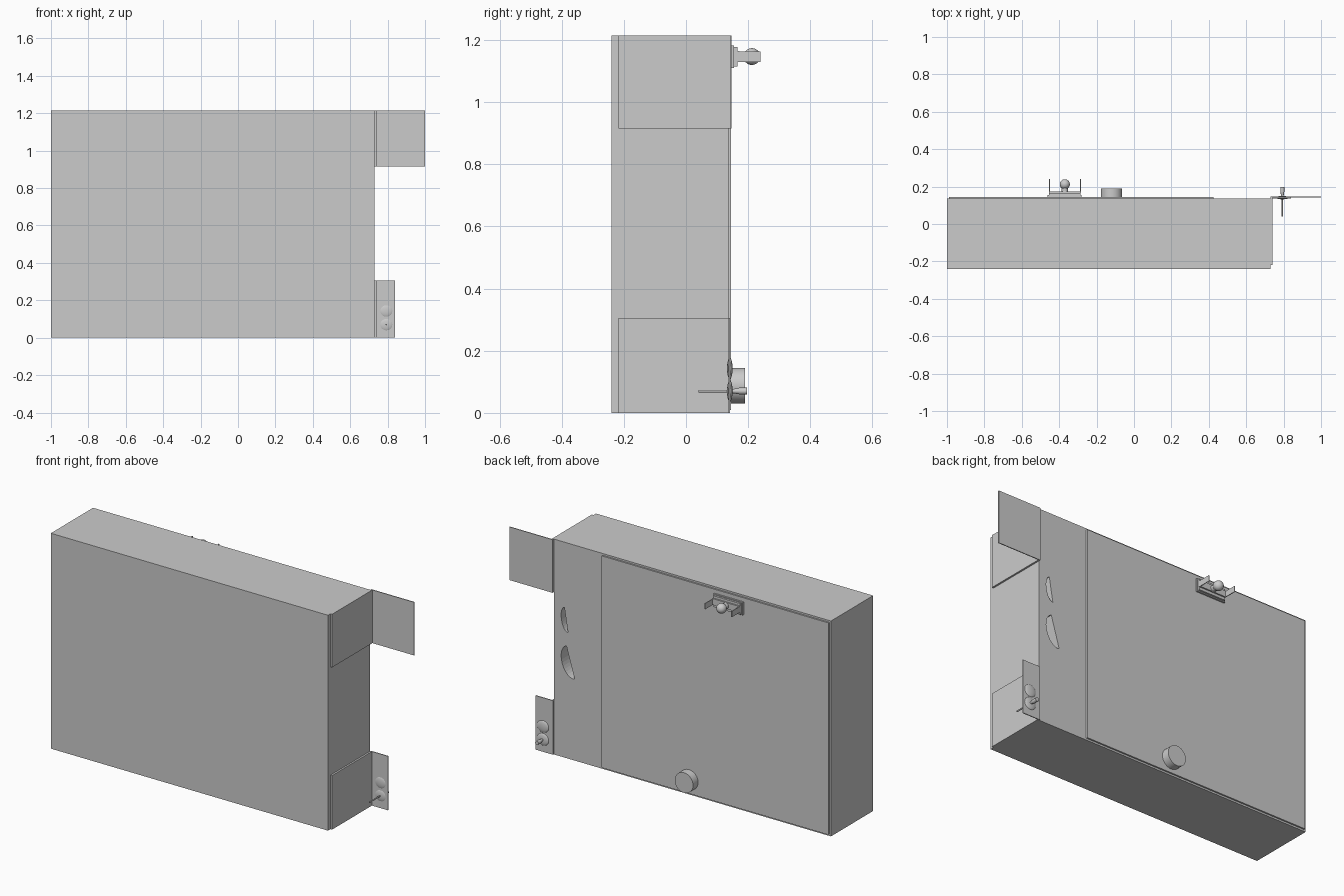
import bpy, bmesh, math
from mathutils import Vector

if "Cube" in bpy.data.objects:
    bpy.data.objects.remove(bpy.data.objects["Cube"])


def box(name, x0, x1, y0, y1, z0, z1):
    bm = bmesh.new()
    bmesh.ops.create_cube(bm, size=1)
    for v in bm.verts:
        v.co = ((x0 + x1) / 2 + v.co.x * (x1 - x0),
                (y0 + y1) / 2 + v.co.y * (y1 - y0),
                (z0 + z1) / 2 + v.co.z * (z1 - z0))
    return finish(name, bm)


def finish(name, bm):
    me = bpy.data.meshes.new(name)
    bm.to_mesh(me)
    bm.free()
    ob = bpy.data.objects.new(name, me)
    bpy.context.collection.objects.link(ob)
    return ob


def smooth(ob):
    bpy.ops.object.select_all(action='DESELECT')
    ob.select_set(True)
    bpy.context.view_layer.objects.active = ob
    bpy.ops.object.shade_smooth_by_angle(angle=math.radians(40))


def rod(name, x, z, y0, y1, r0, r1=None, segs=32):
    """Cylinder or cone lying along y."""
    r1 = r0 if r1 is None else r1
    bpy.ops.mesh.primitive_cone_add(vertices=segs, radius1=r0, radius2=r1, depth=y1 - y0,
                                    location=(x, (y0 + y1) / 2, z),
                                    rotation=(-math.pi / 2, 0, 0))
    ob = bpy.context.object
    ob.name = name
    smooth(ob)


def ball(name, loc, scale):
    bpy.ops.mesh.primitive_uv_sphere_add(segments=32, ring_count=16, radius=1, location=loc)
    ob = bpy.context.object
    ob.name = name
    ob.scale = scale
    smooth(ob)


def d_recess(target, top, bottom, bulge, depth):
    """Cut a tilted half-moon pocket into the back face."""
    a, b = Vector(top), Vector(bottom)
    side = Vector((-(b - a).y, (b - a).x)).normalized() * bulge
    n = 16
    pts = []
    for i in range(n + 1):
        ang = math.pi * i / n
        pts.append((a + b) / 2 + (a - b) / 2 * math.cos(ang) + side * math.sin(ang))
    bm = bmesh.new()
    f = bm.faces.new([bm.verts.new((p.x, 0.135 - depth, p.y)) for p in pts])
    ext = bmesh.ops.extrude_face_region(bm, geom=[f])
    bmesh.ops.translate(bm, vec=(0, depth + 0.05, 0),
                        verts=[v for v in ext['geom'] if isinstance(v, bmesh.types.BMVert)])
    bmesh.ops.recalc_face_normals(bm, faces=bm.faces)
    cutter = finish("pocket_cutter", bm)
    cutter.hide_render = True
    mod = target.modifiers.new("pocket", 'BOOLEAN')
    mod.object = cutter
    mod.operation = 'DIFFERENCE'
    mod.solver = 'EXACT'
    bpy.context.view_layer.objects.active = target
    bpy.ops.object.modifier_apply(modifier=mod.name)
    bpy.data.objects.remove(cutter)


# Main case with two half-moon pockets in the back
case = box("case", -1, 0.73, -0.24, 0.136, 0, 1.215)
d_recess(case, (0.664, 0.847), (0.641, 0.71), 0.03, 0.07)
d_recess(case, (0.651, 0.633), (0.60, 0.459), 0.055, 0.07)

# Thin door panel on the back
box("door_panel", -0.99, 0.425, 0.136, 0.145, 0.01, 1.205)

# Angle brackets on the right end: side plate plus outward flap
for name, z0, z1, x1, y in (("lower", 0.0, 0.305, 0.84, 0.142),
                            ("upper", 0.915, 1.215, 1.0, 0.146)):
    box(name + "_bracket_plate", 0.73, 0.74, -0.218, y, z0, z1)
    box(name + "_bracket_flap", 0.735, x1, y - 0.005, y, z0, z1)

# Domed washers and locking pin on the lower flap
for z in (0.07, 0.143):
    ball("washer", (0.793, 0.141, z), (0.036, 0.009, 0.034))
rod("pin_shaft", 0.793, 0.07, 0.04, 0.16, 0.004, segs=16)
rod("pin_neck", 0.793, 0.07, 0.145, 0.172, 0.006, 0.010, segs=20)
rod("pin_head", 0.793, 0.07, 0.17, 0.197, 0.011, segs=20)

# Round knob at the bottom of the door
rod("door_knob", -0.12, 0.088, 0.143, 0.19, 0.057, segs=48)

# Catch at the top of the door: stepped base, two prongs, ball stud
box("catch_base", -0.462, -0.28, 0.143, 0.154, 1.11, 1.183)
box("catch_step", -0.454, -0.287, 0.154, 0.165, 1.115, 1.178)
box("catch_bridge", -0.454, -0.284, 0.165, 0.173, 1.13, 1.165)
for x in (-0.454, -0.288):
    box("catch_prong", x, x + 0.004, 0.165, 0.24, 1.13, 1.163)
rod("stud_neck", -0.37, 1.147, 0.165, 0.195, 0.017, segs=24)
ball("stud_ball", (-0.37, 0.212, 1.147), (0.027, 0.027, 0.027))
